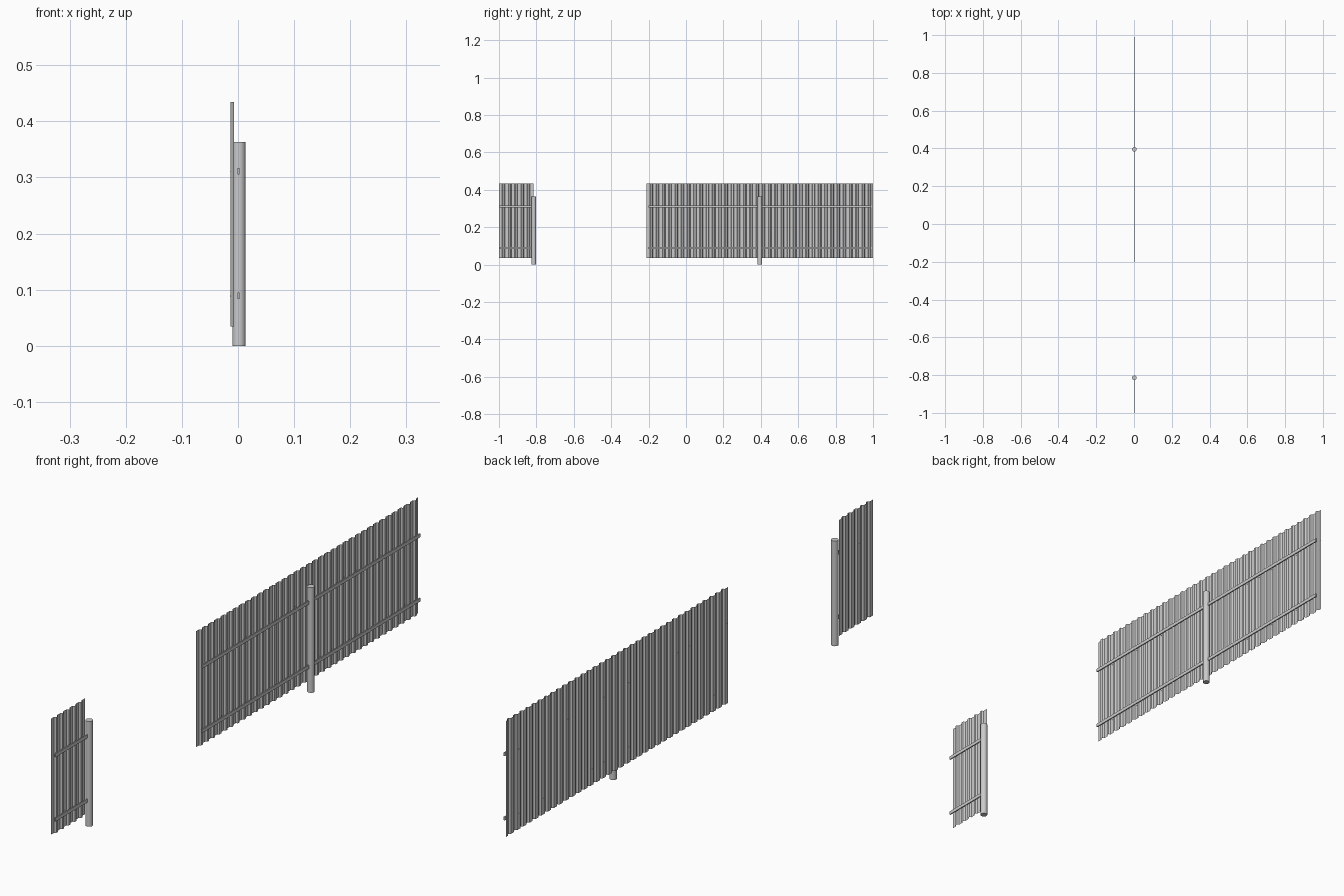
import bpy, bmesh
from mathutils import Matrix

if "Cube" in bpy.data.objects:
    bpy.data.objects.remove(bpy.data.objects["Cube"])

PITCH = 1.2 / 36          # one corrugation
X_OUT, X_IN = -0.0138, -0.0072
Z0, Z1 = 0.034, 0.434
RAIL_Z = (0.089, 0.311)
RAIL_X, POST_X = 0.0008, 0.0018


def finish(name, bm):
    me = bpy.data.meshes.new(name)
    bm.to_mesh(me)
    bm.free()
    ob = bpy.data.objects.new(name, me)
    bpy.context.collection.objects.link(ob)
    return ob


def sheet(name, ya, yb):
    """Corrugated sheet: trapezoid profile extruded upwards."""
    pts, k = [], 0
    while True:
        base = ya + k * PITCH
        for f, x in ((0, X_OUT), (0.5, X_OUT), (0.62, X_IN), (0.88, X_IN)):
            y = base + f * PITCH
            if y < yb - 1e-5:
                pts.append((x, y))
        if base > yb:
            break
        k += 1
    pts.append((pts[-1][0], yb))
    bm = bmesh.new()
    cols = [(bm.verts.new((x, y, Z0)), bm.verts.new((x, y, Z1))) for x, y in pts]
    for a, b in zip(cols, cols[1:]):
        bm.faces.new((a[0], a[1], b[1], b[0]))
    finish(name, bm)


def rail(name, ya, yb, z):
    bm = bmesh.new()
    bmesh.ops.create_cube(bm, size=1, matrix=Matrix.Translation((RAIL_X, (ya + yb) / 2, z))
                          @ Matrix.Diagonal((0.004, yb - ya, 0.012, 1)))
    finish(name, bm)


def post(name, y):
    bm = bmesh.new()
    bmesh.ops.create_cone(bm, cap_ends=True, segments=24, radius1=0.012, radius2=0.012,
                          depth=0.363, matrix=Matrix.Translation((POST_X, y, 0.1815)))
    ob = finish(name, bm)
    bpy.context.view_layer.objects.active = ob
    ob.select_set(True)
    bpy.ops.object.shade_smooth_by_angle()
    ob.select_set(False)


def screws(name, ya, yb):
    """Small screw heads along both rails, on the outer crests."""
    bm = bmesh.new()
    y = ya + PITCH * 0.25
    while y < yb:
        for z in RAIL_Z:
            bmesh.ops.create_cone(bm, cap_ends=True, segments=6, radius1=0.001, radius2=0.001,
                                  depth=0.001, matrix=Matrix.Translation((X_OUT, y, z))
                                  @ Matrix.Rotation(1.5708, 4, 'Y'))
        y += PITCH * 2
    finish(name, bm)


# long and short fence stretches: sheet span, rail span
for label, ya, yb, ra, rb in (("long", -0.21, 1.0, -0.2, 0.99),
                              ("short", -1.0, -0.815, -1.0, -0.815)):
    sheet(label + "_sheet", ya, yb)
    screws(label + "_screws", ya, yb)
    for z, level in zip(RAIL_Z, ("lower", "upper")):
        rail(f"{label}_{level}_rail", ra, rb, z)

# posts
post("long_post", 0.395)
post("short_post", -0.814)
